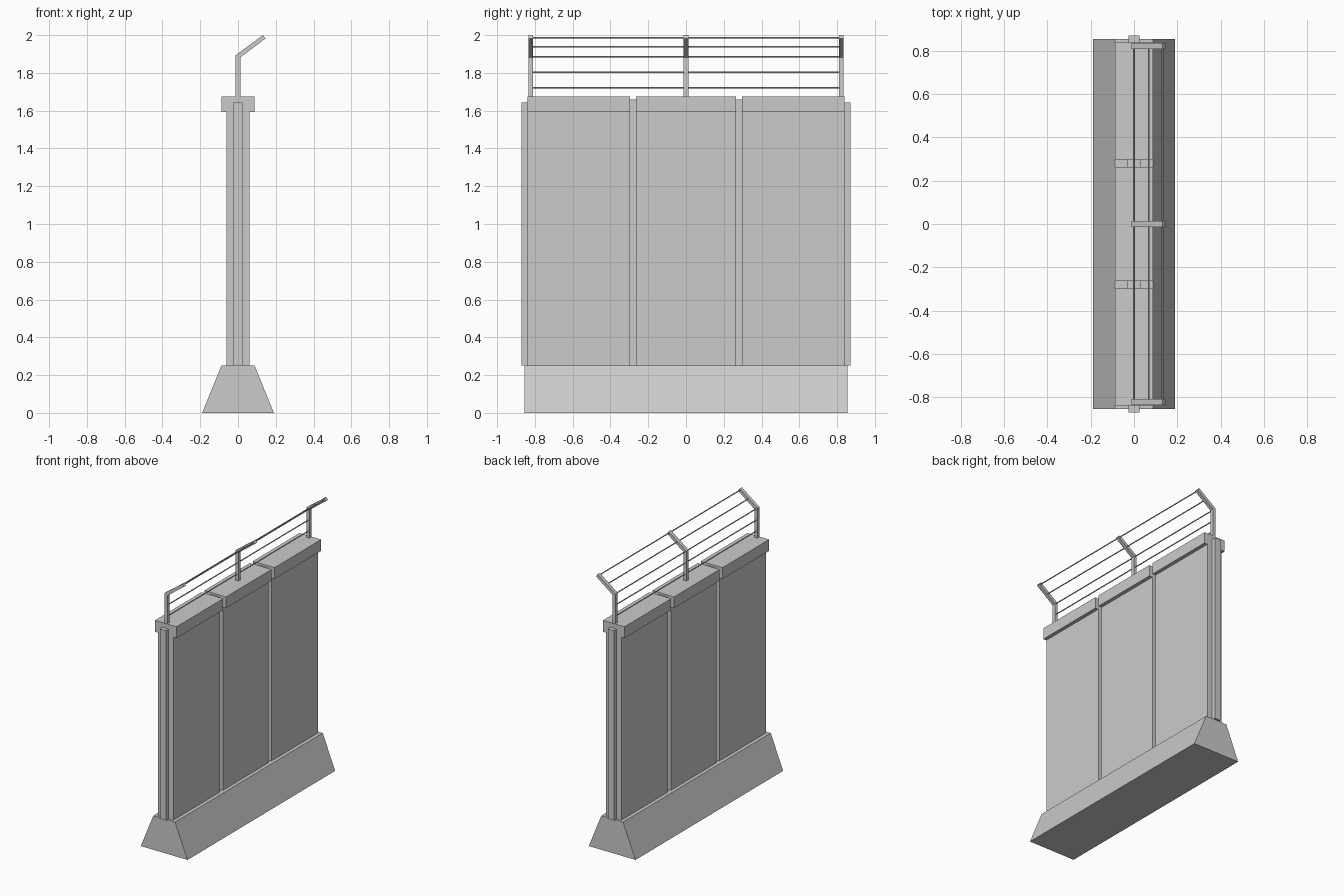
import bpy, bmesh
from mathutils import Vector

if "Cube" in bpy.data.objects:
    bpy.data.objects.remove(bpy.data.objects["Cube"], do_unlink=True)

GREY = (0.6, 0.6, 0.6, 1)
concrete = bpy.data.materials.new("light_grey")
concrete.use_nodes = True
concrete.diffuse_color = GREY
concrete.node_tree.nodes["Principled BSDF"].inputs["Base Color"].default_value = GREY


def extrude_y(name, profile, y0, y1):
    """Extrude an x-z outline along y."""
    bm = bmesh.new()
    face = bm.faces.new([bm.verts.new((x, y0, z)) for x, z in profile])
    moved = bmesh.ops.extrude_face_region(bm, geom=[face])["geom"]
    verts = [v for v in moved if isinstance(v, bmesh.types.BMVert)]
    bmesh.ops.translate(bm, vec=Vector((0, y1 - y0, 0)), verts=verts)
    bmesh.ops.recalc_face_normals(bm, faces=bm.faces)
    mesh = bpy.data.meshes.new(name)
    bm.to_mesh(mesh)
    bm.free()
    mesh.materials.append(concrete)
    obj = bpy.data.objects.new(name, mesh)
    bpy.context.collection.objects.link(obj)
    return obj


def box(name, half_x, y0, y1, z0, z1):
    outline = [(-half_x, z0), (half_x, z0), (half_x, z1), (-half_x, z1)]
    return extrude_y(name, outline, y0, y1)


# Sloped footing
extrude_y("footing", [(-0.19, 0), (0.19, 0), (0.088, 0.25), (-0.088, 0.25)], -0.855, 0.855)

# Wall panels with coping blocks
for name, y0, y1 in [("front", -0.838, -0.297), ("middle", -0.264, 0.264), ("back", 0.297, 0.838)]:
    box(name + "_panel", 0.062, y0, y1, 0.25, 1.6)
    box(name + "_coping", 0.088, y0, y1, 1.592, 1.675)

# Recessed pillars in the joints and at the ends
for side, s in [("front", -1), ("back", 1)]:
    joint = sorted((s * 0.264, s * 0.297))
    box(side + "_joint_pillar", 0.033, *joint, 0.25, 1.66)
    end = sorted((s * 0.838, s * 0.87))
    box(side + "_end_pillar", 0.025, *end, 0.25, 1.642)

# Bent fence posts leaning to one side
post = [(-0.012, 1.67), (0.012, 1.67), (0.012, 1.882), (0.146, 1.982), (0.132, 2.0), (-0.012, 1.894)]
for name, y in [("front", -0.822), ("middle", 0), ("back", 0.822)]:
    extrude_y(name + "_fence_post", post, y - 0.013, y + 0.013)

# Strands of wire between the posts
for i, (x, z) in enumerate([(0, 1.722), (0, 1.803), (0, 1.886), (0.068, 1.938), (0.132, 1.987)]):
    bpy.ops.mesh.primitive_cylinder_add(vertices=8, radius=0.004, depth=1.64,
                                        location=(x, 0, z), rotation=(1.5708, 0, 0))
    wire = bpy.context.object
    wire.name = f"wire_{i + 1}"
    wire.data.materials.append(concrete)
    bpy.ops.object.shade_smooth_by_angle()
